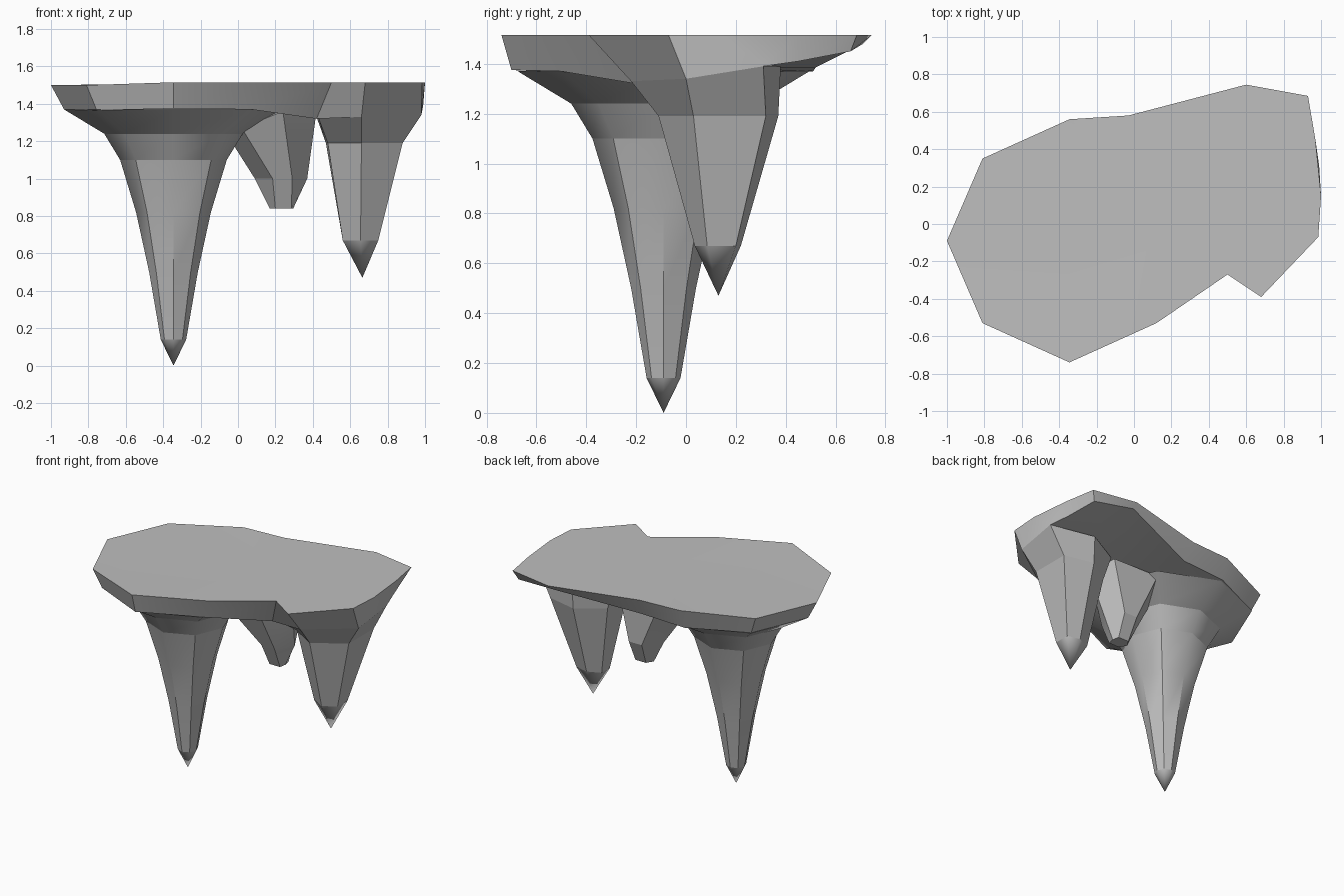
import bpy, bmesh, math
from mathutils import Vector

cube = bpy.data.objects.get("Cube")
if cube:
    bpy.data.objects.remove(cube)

stone = bpy.data.materials.new("grey_stone")
stone.use_nodes = True
GREY = (0.52, 0.52, 0.52, 1)
stone.diffuse_color = GREY
stone.node_tree.nodes["Principled BSDF"].inputs["Base Color"].default_value = GREY


def loft(name, rings, start, end, hard=None, angle=28):
    """Skin equal-sized rings, closing both ends with a fan to a point."""
    bm = bmesh.new()
    loops = [[bm.verts.new(p) for p in ring] for ring in rings]
    n = len(loops[0])
    for low, high in zip(loops, loops[1:]):
        for i in range(n):
            j = (i + 1) % n
            bm.faces.new((low[i], low[j], high[j], high[i]))
    for loop, point in ((loops[0], start), (loops[-1], end)):
        tip = bm.verts.new(point)
        for i in range(n):
            bm.faces.new((loop[i], loop[(i + 1) % n], tip))
    bmesh.ops.recalc_face_normals(bm, faces=bm.faces)
    if hard:
        for f in bm.faces:
            f.smooth = True
        for e in bm.edges:
            e.smooth = not hard(e)
    mesh = bpy.data.meshes.new(name)
    bm.to_mesh(mesh)
    bm.free()
    mesh.materials.append(stone)
    ob = bpy.data.objects.new(name, mesh)
    bpy.context.collection.objects.link(ob)
    if not hard:
        bpy.ops.object.select_all(action="DESELECT")
        ob.select_set(True)
        bpy.context.view_layer.objects.active = ob
        bpy.ops.object.shade_smooth_by_angle(angle=math.radians(angle))
    return ob


def level(points, z):
    return [(x, y, z) for x, y in points]


# Ceiling slab: lower rim and flat upper rim
lower_rim = [
    (-.93, -.09, 1.37), (-.755, -.5, 1.365), (-.345, -.7, 1.375), (.07, -.5, 1.37),
    (.42, -.2, 1.32), (.66, -.22, 1.33), (.98, 0, 1.34), (.99, .31, 1.39),
    (.95, .45, 1.41), (.9, .66, 1.45), (.6, .71, 1.48), (0, .52, 1.385),
    (-.345, .51, 1.37), (-.755, .32, 1.37)]
upper_rim = [
    (-1, -.09), (-.81, -.53), (-.345, -.74), (.12, -.53), (.5, -.27), (.68, -.39),
    (.985, -.07), (1, .15), (.97, .45), (.93, .685), (.6, .745), (-.03, .58),
    (-.345, .56), (-.81, .35)]
top = [(x, y, 1.5 if x < -.7 else 1.515) for x, y in upper_rim]
loft("ceiling_slab", [lower_rim, top], (.2, .05, 1.385), (.2, .05, 1.515))

# Main stalactite: eight-sided turned profile
centre = Vector((-.345, -.09, 0))
profile = [(.068, .14), (.13, .5), (.2, .82), (.285, 1.1), (.37, 1.24), (.585, 1.37)]


def octagon(r, z):
    return [centre + Vector((r * math.cos(i * math.pi / 4), r * math.sin(i * math.pi / 4), z))
            for i in range(8)]


def main_crease(edge):
    a, b = edge.verts
    mid = (a.co + b.co) / 2
    if abs(a.co.z - b.co.z) < .01:
        return mid.z < .2 or mid.z > 1.05
    diagonal = abs(abs(mid.x - centre.x) - abs(mid.y - centre.y)) < .01
    return .14 < mid.z < (1.1 if diagonal else .8)


loft("main_stalactite", [octagon(r, z) for r, z in profile], centre,
     centre + Vector((0, 0, 1.38)), hard=main_crease)

# Second stalactite: six sides flaring into the slab
second_foot = [(.655, .035), (.75, .085), (.75, .2), (.655, .22), (.56, .18), (.56, .085)]
second_waist = [(.66, -.11), (.88, .03), (.88, .32), (.66, .37), (.47, .24), (.48, .0)]
second_collar = [(.66, -.22, 1.33), (.98, 0, 1.34), (.99, .31, 1.39),
                 (.66, .38, 1.39), (.4, .24, 1.385), (.43, -.18, 1.325)]
loft("second_stalactite",
     [level(second_foot, .67), level(second_waist, 1.19), second_collar],
     (.665, .13, .47), (.7, .13, 1.42),
     hard=lambda e: max(v.co.z for v in e.verts) > .66 and min(v.co.z for v in e.verts) > .6)

# Small blunt stalactite between the two
small_foot = [(.285, .18), (.2, .18), (.17, .13), (.2, .08), (.285, .08), (.295, .13)]
small_waist = [(.29, .25), (.185, .25), (.09, .13), (.185, .01), (.29, .01), (.37, .13)]
small_collar = [(.38, .25, 1.38), (.02, .27, 1.37), (-.1, .06, 1.3),
                (.02, -.12, 1.27), (.24, -.14, 1.36), (.42, .03, 1.36)]
loft("small_stalactite",
     [level(small_foot, .84), level(small_waist, 1.0), small_collar],
     (.235, .13, .84), (.2, .08, 1.4), angle=15)
